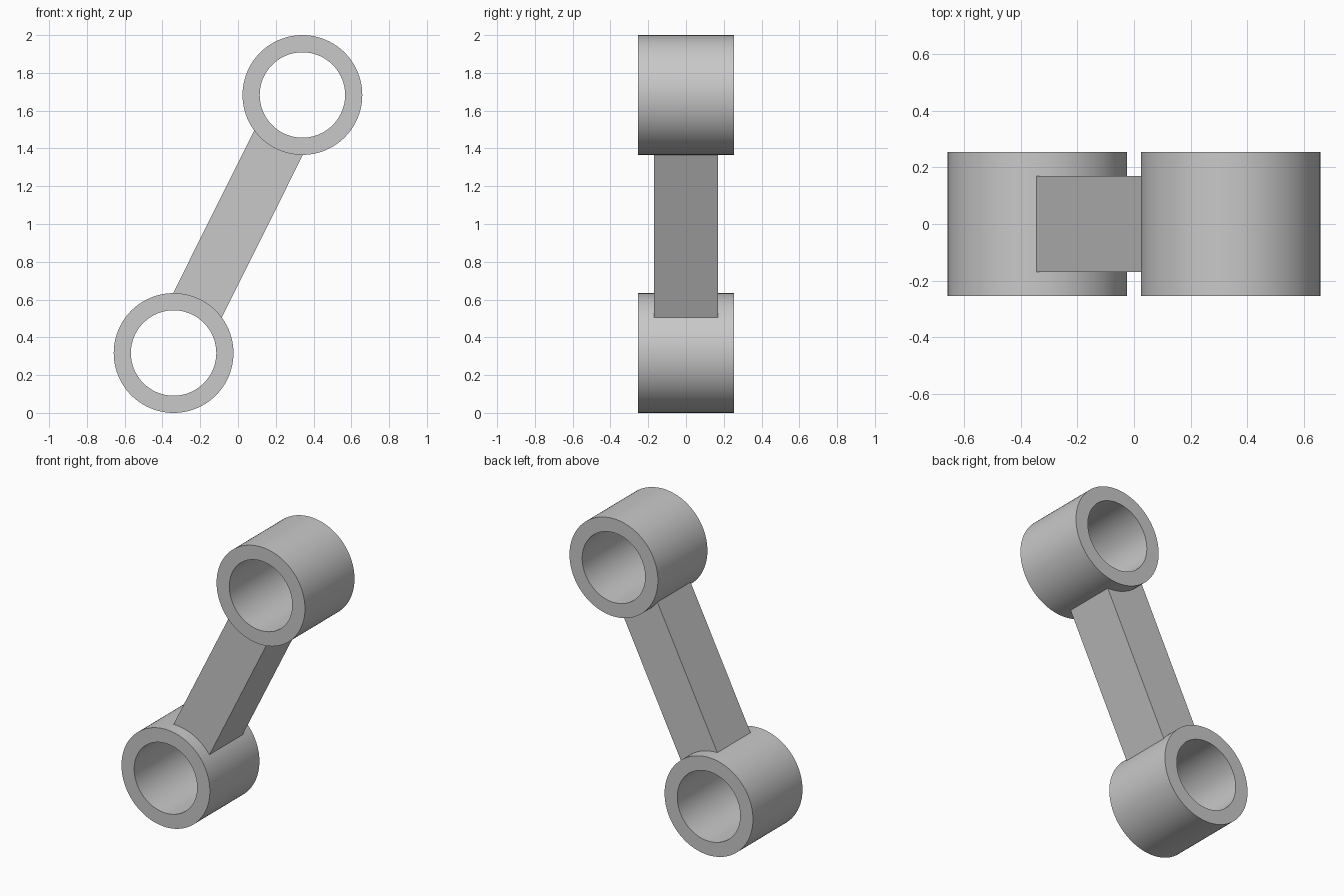
import bpy
import math
from mathutils import Matrix, Vector

default = bpy.data.objects.get("Cube")
if default:
    bpy.data.objects.remove(default, do_unlink=True)

SEGMENTS = 96
OUTER, INNER, RING_HALF_DEPTH = 0.317, 0.226, 0.254
BAR_HALF_WIDTH, BAR_HALF_DEPTH = 0.144, 0.17
MIDDLE = Vector((0, 0, 1))
EYE = Vector((0.341, 0, 0.683))  # offset from the middle to the upper eye

grey = bpy.data.materials.new("plain grey")
grey.use_nodes = True
colour = (0.58, 0.58, 0.58, 1)
grey.diffuse_color = colour
grey.node_tree.nodes["Principled BSDF"].inputs["Base Color"].default_value = colour


def add_object(name, verts, faces):
    mesh = bpy.data.meshes.new(name)
    mesh.from_pydata(verts, [], faces)
    mesh.materials.append(grey)
    obj = bpy.data.objects.new(name, mesh)
    bpy.context.collection.objects.link(obj)
    return obj


def add_ring(name, centre):
    """Tube along y, made by turning a rectangular section."""
    d = RING_HALF_DEPTH
    section = [(OUTER, -d), (OUTER, d), (INNER, d), (INNER, -d)]
    n = len(section)
    verts, faces = [], []
    for i in range(SEGMENTS):
        a = math.tau * i / SEGMENTS
        verts += [(r * math.cos(a), y, r * math.sin(a)) for r, y in section]
        j = (i + 1) % SEGMENTS
        for k in range(n):
            m = (k + 1) % n
            faces.append((i * n + k, j * n + k, j * n + m, i * n + m))
    ring = add_object(name, verts, faces)
    ring.location = centre
    bpy.ops.object.select_all(action="DESELECT")
    ring.select_set(True)
    bpy.context.view_layer.objects.active = ring
    bpy.ops.object.shade_smooth_by_angle(angle=math.radians(30))


# Two hollow eyes at the ends of the link
add_ring("upper_eye", MIDDLE + EYE)
add_ring("lower_eye", MIDDLE - EYE)

# Slanted bar whose ends stop inside the eye walls
half_length = EYE.length - (OUTER + INNER) / 2 + 0.02
bpy.ops.mesh.primitive_cube_add(size=2, location=MIDDLE)
bar = bpy.context.object
bar.name = "connecting_bar"
bar.data.transform(Matrix.Diagonal((BAR_HALF_WIDTH, BAR_HALF_DEPTH, half_length, 1)))
bar.rotation_euler.y = math.atan2(EYE.x, EYE.z)
bar.data.materials.append(grey)
